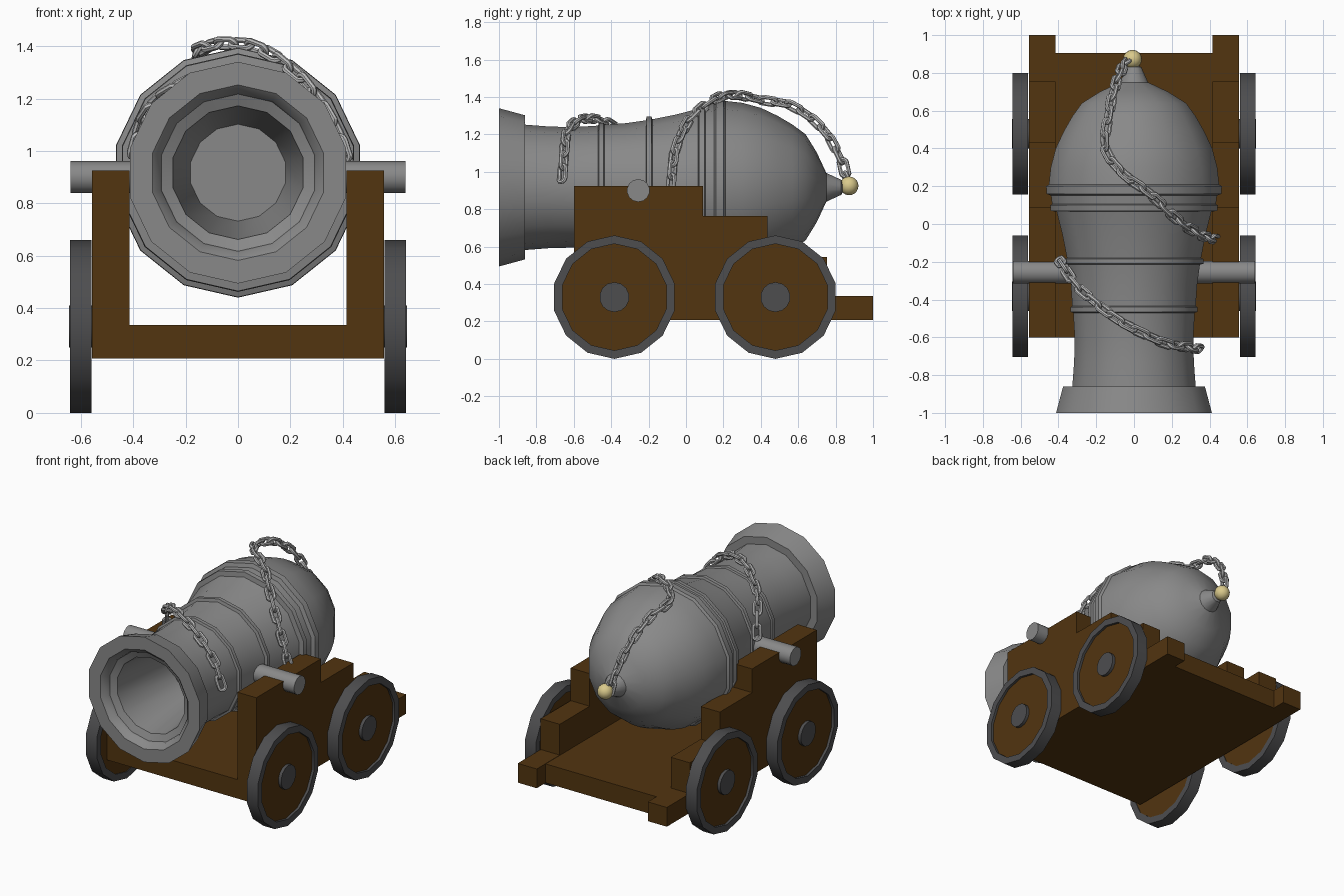
import bpy, bmesh, math
from mathutils import Vector, Matrix

if "Cube" in bpy.data.objects:
    bpy.data.objects.remove(bpy.data.objects["Cube"])

SIDES = 14


def material(name, rgb):
    m = bpy.data.materials.new(name)
    m.diffuse_color = (*rgb, 1)
    m.use_nodes = True
    m.node_tree.nodes["Principled BSDF"].inputs["Base Color"].default_value = m.diffuse_color
    return m


IRON = material("barrel grey", (0.25, 0.25, 0.25))
DARK = material("dark iron", (0.075, 0.075, 0.078))
WOOD = material("dark wood", (0.085, 0.035, 0.005))
STEEL = material("chain steel", (0.5, 0.5, 0.5))
BRASS = material("pale brass", (0.70, 0.59, 0.26))


def finish(bm, name, mat, smooth=True):
    bmesh.ops.remove_doubles(bm, verts=bm.verts, dist=1e-5)
    bmesh.ops.recalc_face_normals(bm, faces=bm.faces)
    me = bpy.data.meshes.new(name)
    bm.to_mesh(me)
    bm.free()
    me.materials.append(mat)
    ob = bpy.data.objects.new(name, me)
    bpy.context.collection.objects.link(ob)
    if smooth:
        bpy.ops.object.select_all(action='DESELECT')
        ob.select_set(True)
        bpy.context.view_layer.objects.active = ob
        bpy.ops.object.shade_smooth_by_angle(angle=math.radians(32))
    return ob


def lathe(name, profile, axis, centre, mat, closed=False):
    """Revolve (distance along axis, radius) points round the x or y axis."""
    bm = bmesh.new()
    rings = []
    for d, r in profile:
        ring = []
        for k in range(SIDES):
            a = math.tau * k / SIDES
            s, c = r * math.sin(a), r * math.cos(a)
            p = Vector((d, s, c)) if axis == 'x' else Vector((s, d, c))
            ring.append(bm.verts.new(p + Vector(centre)))
        rings.append(ring)
    pairs = list(zip(rings, rings[1:]))
    if closed:
        pairs.append((rings[-1], rings[0]))
    for a, b in pairs:
        for k in range(SIDES):
            j = (k + 1) % SIDES
            bm.faces.new((a[k], a[j], b[j], b[k]))
    return finish(bm, name, mat)


# Barrel: bore, muzzle, bands, breech and neck in one profile
barrel = [
    (-0.45, 0), (-0.45, 0.185), (-0.93, 0.255), (-0.95, 0.30), (-0.97, 0.305),
    (-1.0, 0.335), (-1.0, 0.423), (-0.86, 0.385), (-0.86, 0.335),
    (-0.73, 0.325), (-0.60, 0.322), (-0.47, 0.33), (-0.465, 0.345), (-0.44, 0.345),
    (-0.435, 0.335), (-0.32, 0.343), (-0.215, 0.358), (-0.21, 0.378), (-0.185, 0.378),
    (-0.18, 0.364), (-0.05, 0.39), (0.065, 0.42), (0.07, 0.452), (0.10, 0.455),
    (0.105, 0.445), (0.15, 0.45), (0.16, 0.475), (0.20, 0.477), (0.21, 0.462),
    (0.30, 0.452), (0.40, 0.425), (0.49, 0.382), (0.57, 0.335), (0.64, 0.283),
    (0.70, 0.185), (0.75, 0.077), (0.83, 0.04), (0.85, 0)]
lathe("barrel", barrel, 'y', (0, 0, 0.917), IRON)

# Trunnion bar
lathe("trunnion", [(-0.64, 0), (-0.64, 0.061), (0.64, 0.061), (0.64, 0)],
      'x', (0, -0.255, 0.90), IRON)

# Knob
bm = bmesh.new()
bmesh.ops.create_uvsphere(bm, u_segments=16, v_segments=10, radius=0.05,
                          matrix=Matrix.Translation((-0.008, 0.872, 0.925)))
finish(bm, "breech_knob", BRASS)


# Carriage: stepped cheeks and floor
def prism(name, outline, x0, x1):
    bm = bmesh.new()
    a = [bm.verts.new((x0, y, z)) for y, z in outline]
    b = [bm.verts.new((x1, y, z)) for y, z in outline]
    bm.faces.new(a)
    bm.faces.new(b)
    for i in range(len(a)):
        j = (i + 1) % len(a)
        bm.faces.new((a[i], a[j], b[j], b[i]))
    finish(bm, name, WOOD, smooth=False)


steps = [(-0.6, 0.207), (1.0, 0.207), (1.0, 0.337), (0.755, 0.337), (0.755, 0.545),
         (0.435, 0.545), (0.435, 0.765), (0.09, 0.765), (0.09, 0.925), (-0.6, 0.925)]
prism("left_cheek", steps, -0.557, -0.415)
prism("right_cheek", steps, 0.415, 0.557)
prism("carriage_floor", [(-0.6, 0.207), (0.905, 0.207), (0.905, 0.335), (-0.6, 0.335)],
      -0.415, 0.415)

# Wheels: rim, wooden disc and hub
for side, s in (("left", -1), ("right", 1)):
    for place, y in (("front", -0.383), ("rear", 0.478)):
        c = (0, y, 0.33)
        n = f"{side}_{place}_wheel"
        lathe(n + "_rim", [(s * 0.56, 0.285), (s * 0.56, 0.33), (s * 0.642, 0.33),
                           (s * 0.642, 0.285)], 'x', c, DARK, closed=True)
        lathe(n + "_disc", [(s * 0.565, 0), (s * 0.565, 0.287), (s * 0.625, 0.287),
                            (s * 0.625, 0)], 'x', c, WOOD)
        lathe(n + "_hub", [(s * 0.55, 0), (s * 0.55, 0.08), (s * 0.646, 0.08),
                           (s * 0.646, 0)], 'x', c, DARK)


# Chains: oval links strung along a smooth path
def smooth_path(pts, n=16):
    p = [Vector(q) for q in pts]
    p = [2 * p[0] - p[1]] + p + [2 * p[-1] - p[-2]]
    out = []
    for i in range(1, len(p) - 2):
        a, b, c, d = p[i - 1:i + 3]
        for k in range(n):
            t = k / n
            out.append(0.5 * (2 * b + (c - a) * t + (2 * a - 5 * b + 4 * c - d) * t * t
                              + (3 * b - a - 3 * c + d) * t ** 3))
    return out + [p[-2]]


def add_link(bm, mat4, straight=0.026, bend=0.022, wire=0.0115, n=14, m=7):
    rings = []
    for i in range(n):
        a = math.tau * (i + 0.5) / n
        out = Vector((math.cos(a), math.sin(a), 0))
        mid = out * bend + Vector((math.copysign(straight, out.x), 0, 0))
        rings.append([bm.verts.new(mat4 @ (mid + wire * (
            out * math.cos(math.tau * k / m) + Vector((0, 0, math.sin(math.tau * k / m))))))
            for k in range(m)])
    for i in range(n):
        a, b = rings[i], rings[(i + 1) % n]
        for k in range(m):
            j = (k + 1) % m
            bm.faces.new((a[k], a[j], b[j], b[k]))


def chain(name, pts, pitch=0.074):
    path = smooth_path(pts)
    total = sum((b - a).length for a, b in zip(path, path[1:]))
    count = round(total / pitch)
    gap = total / count
    bm = bmesh.new()
    run, index = 0, 0
    for a, b in zip(path, path[1:]):
        seg = (b - a).length
        while index <= count and run + seg >= index * gap - 1e-6:
            pos = a.lerp(b, (index * gap - run) / seg)
            x = (b - a).normalized()
            up = Vector((pos.x, 0, pos.z - 0.917))
            y = up.cross(x).normalized()
            rot = Matrix((x, y, x.cross(y))).transposed().to_4x4()
            roll = Matrix.Rotation(math.radians(40 if index % 2 else -50), 4, 'X')
            add_link(bm, Matrix.Translation(pos) @ rot @ roll)
            index += 1
        run += seg
    finish(bm, name, STEEL)


chain("breech_chain", [
    (-0.04, 0.86, 0.95), (-0.06, 0.83, 1.06), (-0.10, 0.73, 1.23), (-0.135, 0.57, 1.35),
    (-0.15, 0.40, 1.385), (-0.06, 0.27, 1.41), (0.085, 0.16, 1.39), (0.235, 0.02, 1.28),
    (0.34, -0.05, 1.14), (0.39, -0.07, 1.04), (0.425, -0.08, 0.94)])
chain("muzzle_chain", [
    (-0.39, -0.20, 1.02), (-0.37, -0.23, 1.10), (-0.31, -0.32, 1.19), (-0.20, -0.42, 1.26),
    (-0.08, -0.51, 1.285), (0.05, -0.58, 1.27), (0.18, -0.635, 1.215), (0.28, -0.65, 1.11),
    (0.335, -0.66, 0.99)])
